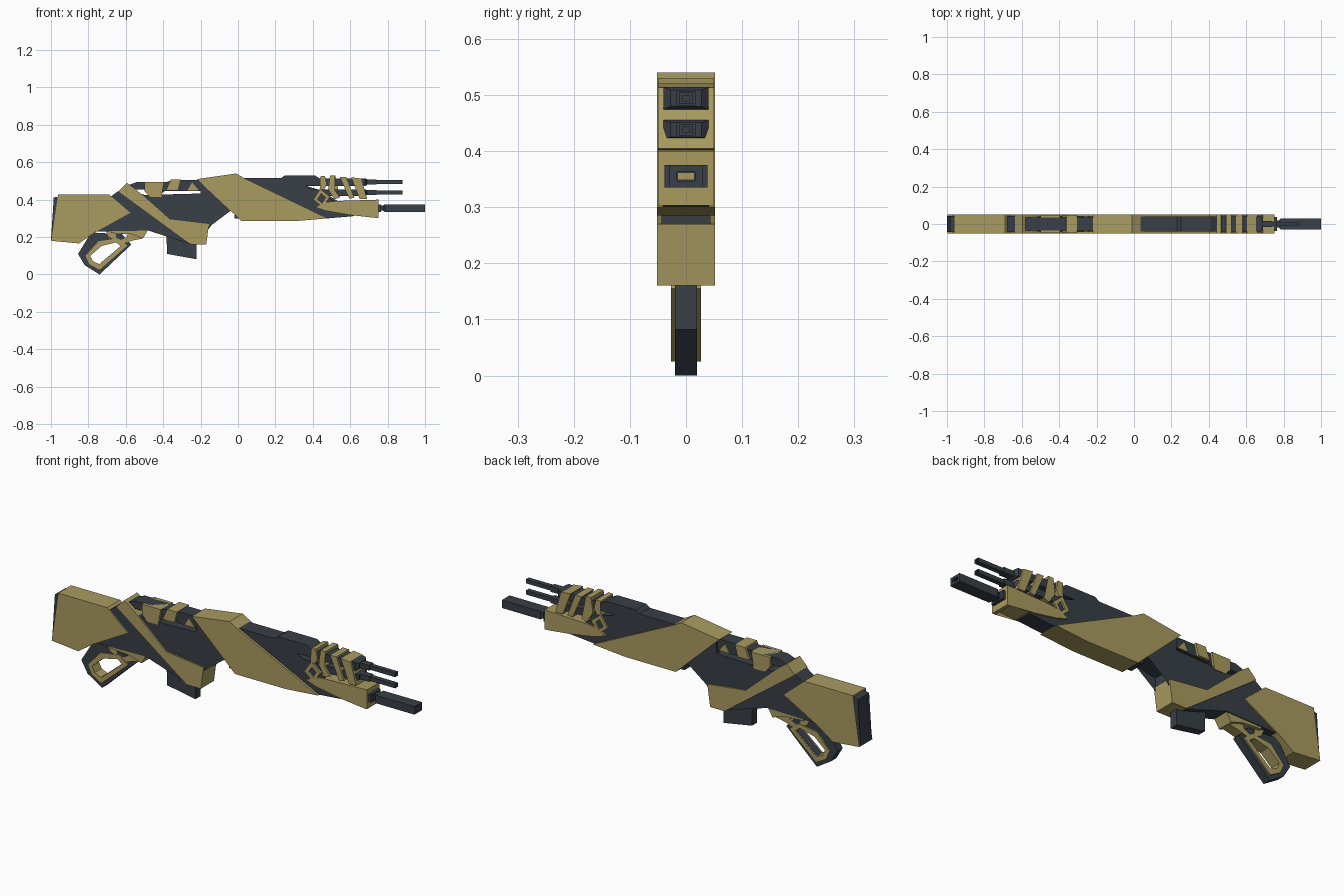
import bpy, bmesh


def material(name, rgb):
    m = bpy.data.materials.new(name)
    m.diffuse_color = (*rgb, 1)
    return m


TAN = material("tan_plate", (0.40, 0.33, 0.12))
DARK = material("dark_metal", (0.04, 0.05, 0.063))


def finish(name, bm, mat):
    bmesh.ops.recalc_face_normals(bm, faces=bm.faces)
    me = bpy.data.meshes.new(name)
    bm.to_mesh(me)
    bm.free()
    me.materials.append(mat)
    ob = bpy.data.objects.new(name, me)
    bpy.context.collection.objects.link(ob)
    return ob


def plate(name, pts, half, mat):
    """Side profile (x, z) extruded symmetrically across y."""
    bm = bmesh.new()
    a = [bm.verts.new((x, -half, z)) for x, z in pts]
    b = [bm.verts.new((x, half, z)) for x, z in pts]
    n = len(pts)
    caps = [bm.faces.new(a), bm.faces.new(b[::-1])]
    for i in range(n):
        j = (i + 1) % n
        bm.faces.new((a[i], a[j], b[j], b[i]))
    bmesh.ops.triangulate(bm, faces=caps)
    return finish(name, bm, mat)


def ring(name, outer, inner, half, mat):
    """Closed frame with a hole; both loops have equal point counts."""
    bm = bmesh.new()
    loops = [[bm.verts.new((x, y, z)) for x, z in p]
             for p, y in ((outer, -half), (outer, half), (inner, half), (inner, -half))]
    n = len(outer)
    for k in range(4):
        p, q = loops[k], loops[(k + 1) % 4]
        for i in range(n):
            j = (i + 1) % n
            bm.faces.new((p[i], p[j], q[j], q[i]))
    return finish(name, bm, mat)


def tube(name, z, sections, mat):
    """Rectangular sections (x, half y, half z) lofted along x."""
    bm = bmesh.new()
    loops = [[bm.verts.new((x, sy * hy, z + sz * hz))
              for sy, sz in ((-1, -1), (1, -1), (1, 1), (-1, 1))] for x, hy, hz in sections]
    for p, q in zip(loops, loops[1:]):
        for i in range(4):
            j = (i + 1) % 4
            bm.faces.new((p[i], p[j], q[j], q[i]))
    bm.faces.new(loops[0])
    bm.faces.new(loops[-1])
    return finish(name, bm, mat)


# Stock and butt pad
plate("stock", [(-.962, .428), (-.69, .428), (-.575, .33), (-.765, .225), (-.85, .166),
                (-.998, .18), (-.972, .21), (-.945, .36)], .051, TAN)
plate("butt_pad", [(-.985, .412), (-.94, .42), (-.92, .36), (-.95, .2), (-1, .185),
                   (-.975, .36)], .044, DARK)

# Receiver core and the diagonal armour plates
plate("receiver", [(-.69, .41), (-.62, .46), (-.54, .44), (-.5, .425), (-.2, .433), (-.2, .49),
                   (.02, .5), (.02, .34), (-.04, .34), (-.155, .315), (-.16, .25), (-.2, .18),
                   (-.26, .165), (-.48, .235), (-.76, .23), (-.62, .32)], .044, DARK)
plate("diagonal_plate", [(-.64, .445), (-.595, .49), (-.545, .455), (-.365, .295), (-.155, .27),
                         (-.17, .16), (-.25, .16)], .052, TAN)
plate("center_plate", [(-.22, .51), (-.01, .54), (.03, .517), (.48, .30), (.30, .285),
                       (.02, .285)], .052, TAN)

# Top rail with clips
plate("top_rail", [(-.58, .48), (-.54, .495), (-.38, .495), (-.35, .505), (-.2, .505), (-.15, .46),
                   (-.17, .447), (-.39, .447), (-.42, .425), (-.47, .425), (-.5, .455),
                   (-.56, .455)], .036, DARK)
clips = [[(-.5, .495), (-.395, .495), (-.41, .415), (-.47, .415), (-.5, .445)],
         [(-.36, .507), (-.305, .507), (-.32, .45), (-.385, .45)],
         [(-.245, .492), (-.21, .45), (-.27, .45)]]
for i, c in enumerate(clips):
    plate(f"rail_clip_{i + 1}", c, .048 if i < 2 else .042, TAN)

# Forend
plate("forend_core", [(-.02, .515), (.23, .515), (.25, .53), (.41, .53), (.435, .515), (.435, .475),
                      (.25, .472), (.25, .455), (.435, .452), (.435, .42), (.40, .37), (.62, .34),
                      (.62, .312), (.48, .30), (-.02, .30)], .041, DARK)
plate("nose_block", [(.41, .36), (.46, .385), (.52, .393), (.75, .40), (.75, .303), (.733, .303),
                     (.733, .325), (.6, .318), (.47, .34)], .05, TAN)

# Slanted bands around the upper tubes
bands = [[(.44, .525), (.465, .527), (.475, .48), (.46, .452), (.437, .458), (.45, .485)],
         [(.492, .53), (.52, .53), (.508, .465), (.545, .412), (.515, .402), (.482, .455)],
         [(.545, .52), (.58, .52), (.622, .41), (.595, .405)],
         [(.605, .52), (.66, .513), (.69, .405), (.65, .405)]]
for i, b in enumerate(bands):
    plate(f"tube_band_{i + 1}", b, .05, TAN)
ring("band_loop", [(.402, .40), (.44, .458), (.492, .415), (.452, .36)],
     [(.425, .402), (.445, .433), (.468, .412), (.45, .382)], .05, TAN)

# Upper tubes with stepped rods, and the main barrel
for name, z, hz in (("upper_tube", .494, .02), ("lower_tube", .438, .017)):
    tube(name, z, [(.4, .04, hz), (.68, .04, hz), (.69, .028, hz * .75), (.69, .017, .013),
                   (.74, .017, .013), (.74, .012, .01), (.88, .012, .01), (.88, .006, .005),
                   (.85, .006, .005)], DARK)
tube("barrel", .355, [(.7, .038, .02), (.765, .038, .02), (.765, .02, .014), (.775, .02, .014),
                      (.785, .03, .02), (1, .03, .02), (1, .016, .008), (.95, .016, .008)], DARK)
tube("bore", .355, [(.94, .015, .007), (.96, .015, .007)], TAN)

# Grip frame, its inlay, trigger guard and trigger
hole = [(-.73, .152), (-.65, .172), (-.625, .152), (-.74, .055), (-.775, .07), (-.79, .1)]
rim = [(-.745, .178), (-.64, .193), (-.592, .155), (-.74, .025), (-.795, .055), (-.815, .1)]
ring("grip_frame", [(-.785, .225), (-.62, .215), (-.57, .16), (-.74, 0), (-.82, .05), (-.855, .11)],
     [(x - .002, z) for x, z in hole], .02, DARK)
ring("grip_inlay", rim, hole, .027, TAN)
ring("trigger_guard", [(-.71, .238), (-.485, .238), (-.51, .193), (-.56, .182), (-.62, .165), (-.69, .2)],
     [(-.655, .217), (-.59, .217), (-.595, .2), (-.615, .19), (-.635, .182), (-.65, .195)], .025, TAN)
plate("trigger", [(-.635, .225), (-.618, .225), (-.622, .195), (-.635, .188)], .008, DARK)
plate("guard_mount", [(-.68, .24), (-.48, .24), (-.508, .193), (-.57, .215), (-.68, .222)], .04, TAN)

# Magazine
plate("magazine", [(-.382, .22), (-.222, .18), (-.222, .082), (-.38, .11)], .02, DARK)
